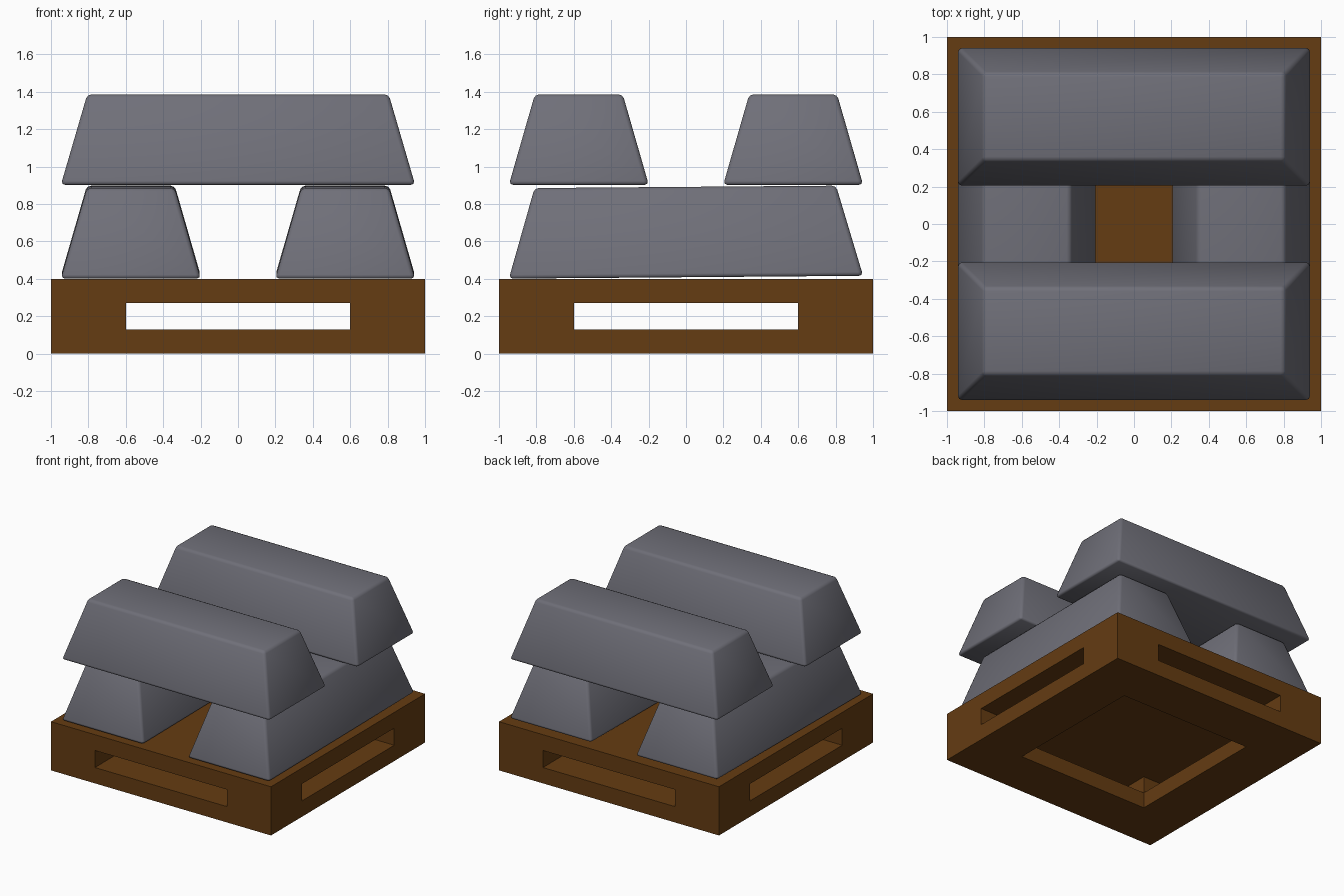
import bpy, bmesh, math

if "Cube" in bpy.data.objects:
    bpy.data.objects.remove(bpy.data.objects["Cube"])


def material(name, color):
    m = bpy.data.materials.new(name)
    m.diffuse_color = color
    m.use_nodes = True
    m.node_tree.nodes["Principled BSDF"].inputs["Base Color"].default_value = m.diffuse_color
    return m


wood = material("brown_wood", (0.13, 0.045, 0.006, 1))
metal = material("grey_metal", (0.16, 0.16, 0.19, 1))


def box(name, x, y, z0, z1):
    bpy.ops.mesh.primitive_cube_add(size=2, location=(0, 0, (z0 + z1) / 2))
    ob = bpy.context.object
    ob.name = name
    ob.scale = (x, y, (z1 - z0) / 2)
    bpy.ops.object.transform_apply(location=True, rotation=False, scale=True)
    return ob


# Pallet with fork slots through both directions and an open underside
pallet = box("pallet", 1, 1, 0, 0.4)
pallet.data.materials.append(wood)
cutters = [("slot_x_cutter", 1.2, 0.6, 0.13, 0.27),
           ("slot_y_cutter", 0.6, 1.2, 0.13, 0.27),
           ("underside_cutter", 0.599, 0.599, -0.2, 0.2)]
for args in cutters:
    cutter = box(*args)
    mod = pallet.modifiers.new(args[0], 'BOOLEAN')
    mod.operation = 'DIFFERENCE'
    mod.solver = 'EXACT'
    mod.object = cutter
    bpy.context.view_layer.objects.active = pallet
    bpy.ops.object.modifier_apply(modifier=mod.name)
    bpy.data.objects.remove(cutter)


# Tapered ingot with softened edges, origin at the bottom centre
def ingot(name, location, rotation):
    bm = bmesh.new()
    bmesh.ops.create_cube(bm, size=2)
    for v in bm.verts:
        top = v.co.z > 0
        v.co.x *= 0.806 if top else 0.947
        v.co.y *= 0.235 if top else 0.374
        v.co.z = 0.483 if top else 0
    bmesh.ops.bevel(bm, geom=bm.edges[:], offset=0.022, segments=2,
                    profile=0.5, affect='EDGES')
    for f in bm.faces:
        f.smooth = True
    me = bpy.data.meshes.new(name)
    bm.to_mesh(me)
    bm.free()
    me.materials.append(metal)
    ob = bpy.data.objects.new(name, me)
    ob.location = location
    ob.rotation_euler = rotation
    bpy.context.collection.objects.link(ob)


# Lower pair runs front to back, tipped up slightly; upper pair lies across it
for side, x, y in ((-1, "left", "front"), (1, "right", "back")):
    ingot("lower_ingot_" + x, (side * 0.573, 0, 0.409), (0, -0.008, math.pi / 2)
          )
    ingot("upper_ingot_" + y, (0, side * 0.573, 0.903), (0, 0, 0))
